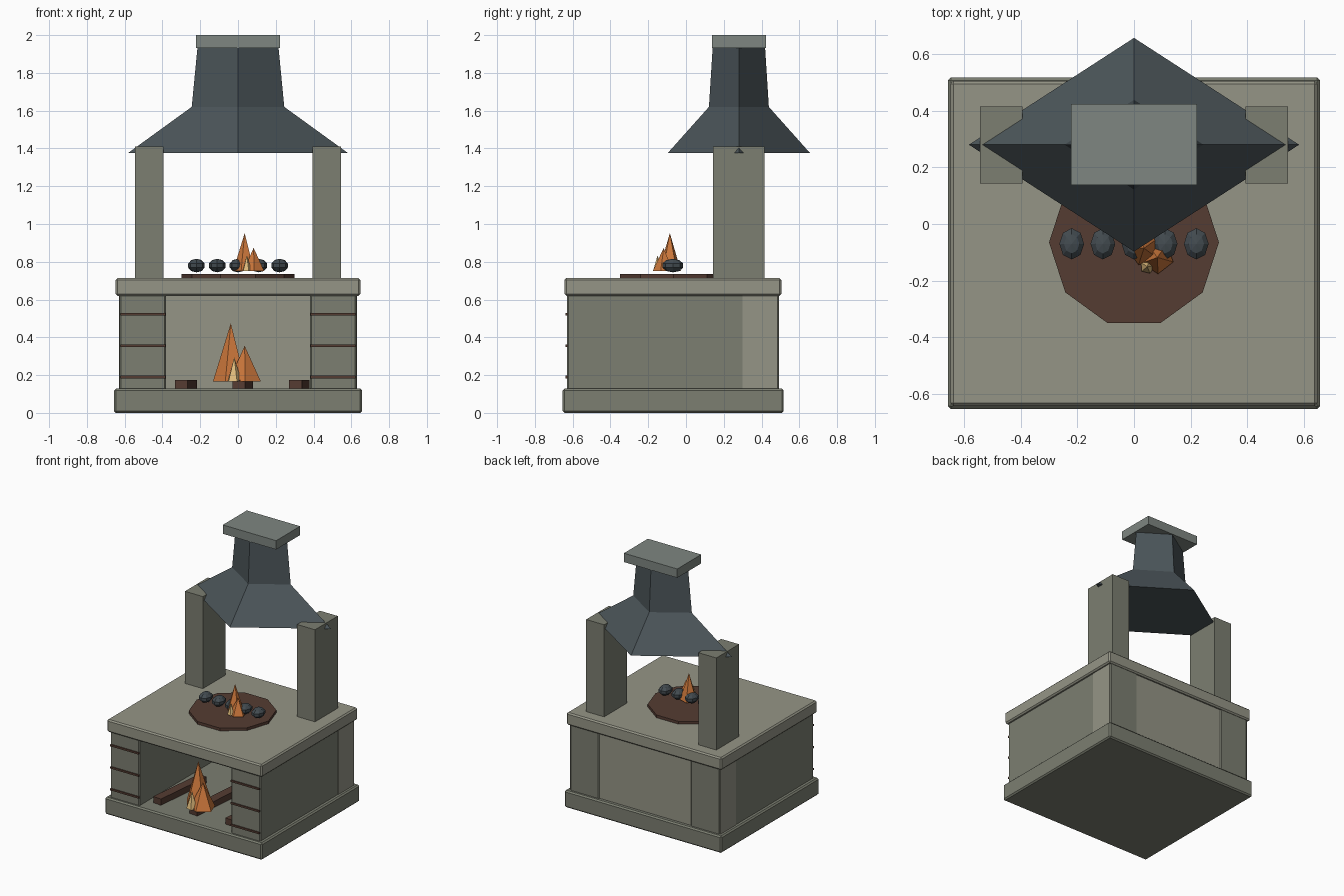
import bpy
from math import radians

if "Cube" in bpy.data.objects:
    bpy.data.objects.remove(bpy.data.objects["Cube"])


def mat(name, r, g, b):
    m = bpy.data.materials.new(name)
    m.diffuse_color = (r, g, b, 1)
    m.use_nodes = True
    m.node_tree.nodes["Principled BSDF"].inputs["Base Color"].default_value = m.diffuse_color
    return m


STONE = mat("stone", 0.20, 0.21, 0.165, )
PALE = mat("pale_stone", 0.30, 0.30, 0.24)
BROWN = mat("dark_brown", 0.09, 0.045, 0.032)
METAL = mat("hood_metal", 0.07, 0.09, 0.10)
CAP = mat("cap_metal", 0.21, 0.24, 0.22)
COAL = mat("coal", 0.055, 0.07, 0.08)
ORANGE = mat("flame_orange", 0.62, 0.19, 0.045)
YELLOW = mat("flame_yellow", 0.75, 0.50, 0.20)


def finish(name, m):
    o = bpy.context.object
    o.name = name
    o.data.materials.append(m)
    return o


def box(name, m, x, y, z, bevel=0, yaw=0):
    """Box from (min, max) pairs on each axis."""
    mid = [(a + b) / 2 for a, b in (x, y, z)]
    bpy.ops.mesh.primitive_cube_add(size=1, location=mid, rotation=(0, 0, radians(yaw)))
    o = finish(name, m)
    o.scale = [b - a for a, b in (x, y, z)]
    bpy.ops.object.transform_apply(location=False, rotation=False, scale=True)
    if bevel:
        mod = o.modifiers.new("bevel", 'BEVEL')
        mod.width = bevel
        mod.segments = 1
    return o


def cone(name, m, sides, r1, r2, x, y, z, sy=1.0, turn=0):
    """Cone or frustum whose first vertex lies on the x axis before turning."""
    bpy.ops.mesh.primitive_cone_add(vertices=sides, radius1=r1, radius2=r2, depth=z[1] - z[0],
                                    location=(x, y, (z[0] + z[1]) / 2),
                                    rotation=(0, 0, radians(90 + turn)))
    bpy.ops.object.transform_apply(location=False, rotation=True, scale=False)
    o = finish(name, m)
    o.scale.y = sy
    return o


# Stone plinth, back wall and table slab
box("plinth", STONE, (-0.657, 0.657), (-0.653, 0.517), (0, 0.128), 0.01)
box("back_wall", PALE, (-0.63, 0.63), (0.30, 0.485), (0.12, 0.63))
box("table_slab", PALE, (-0.648, 0.648), (-0.643, 0.505), (0.62, 0.714), 0.01)

# Side walls with brown joints, and hood posts
for s, side in ((-1, "left"), (1, "right")):
    def span(a, b):
        return tuple(sorted((s * a, s * b)))
    box(side + "_wall", STONE, span(0.382, 0.627), (-0.63, 0.492), (0.12, 0.63), 0.008)
    for i, z in enumerate((0.19, 0.355, 0.523)):
        box(f"{side}_joint_{i}", BROWN, span(0.385, 0.622), (-0.638, -0.62), (z - 0.007, z + 0.007))
    box(side + "_post", STONE, span(0.394, 0.544), (0.143, 0.415), (0.70, 1.41))

# Diamond-plan hood, chimney and cap
cone("hood", METAL, 4, 0.583, 0.245, 0, 0.28, (1.375, 1.62), 0.647)
cone("chimney", METAL, 4, 0.245, 0.213, 0, 0.28, (1.62, 1.95), 0.647)
box("chimney_cap", CAP, (-0.223, 0.223), (0.137, 0.423), (1.933, 2.0))

# Fire plate and row of coals
cone("fire_plate", BROWN, 10, 0.30, 0.30, 0, -0.065, (0.705, 0.735))
for i in range(5):
    bpy.ops.mesh.primitive_uv_sphere_add(segments=8, ring_count=5, radius=1,
                                         location=(-0.22 + 0.11 * i, -0.07, 0.78))
    finish(f"coal_{i}", COAL).scale = (0.046, 0.058, 0.036)

# Logs in the firebox
for i, (x, yaw) in enumerate(((-0.275, -6), (0.025, -5), (0.325, -5))):
    box(f"log_{i}", BROWN, (x - 0.034, x + 0.034), (-0.54, -0.06), (0.125, 0.175), 0, yaw)


# Clusters of faceted flames
def flames(name, x, y, z, k):
    for i, (m, dx, dy, r, h, turn) in enumerate((
            (ORANGE, -0.038, 0.03, 0.095, 0.31, 0),
            (ORANGE, 0.035, -0.02, 0.09, 0.19, 20),
            (YELLOW, -0.02, -0.07, 0.04, 0.13, 40))):
        cone(f"{name}_{i}", m, 5, r * k, 0, x + dx * k, y + dy * k, (z, z + h * k), 1, turn)


flames("firebox_flame", 0, -0.45, 0.165, 1.0)
flames("plate_flame", 0.06, -0.105, 0.75, 0.65)
